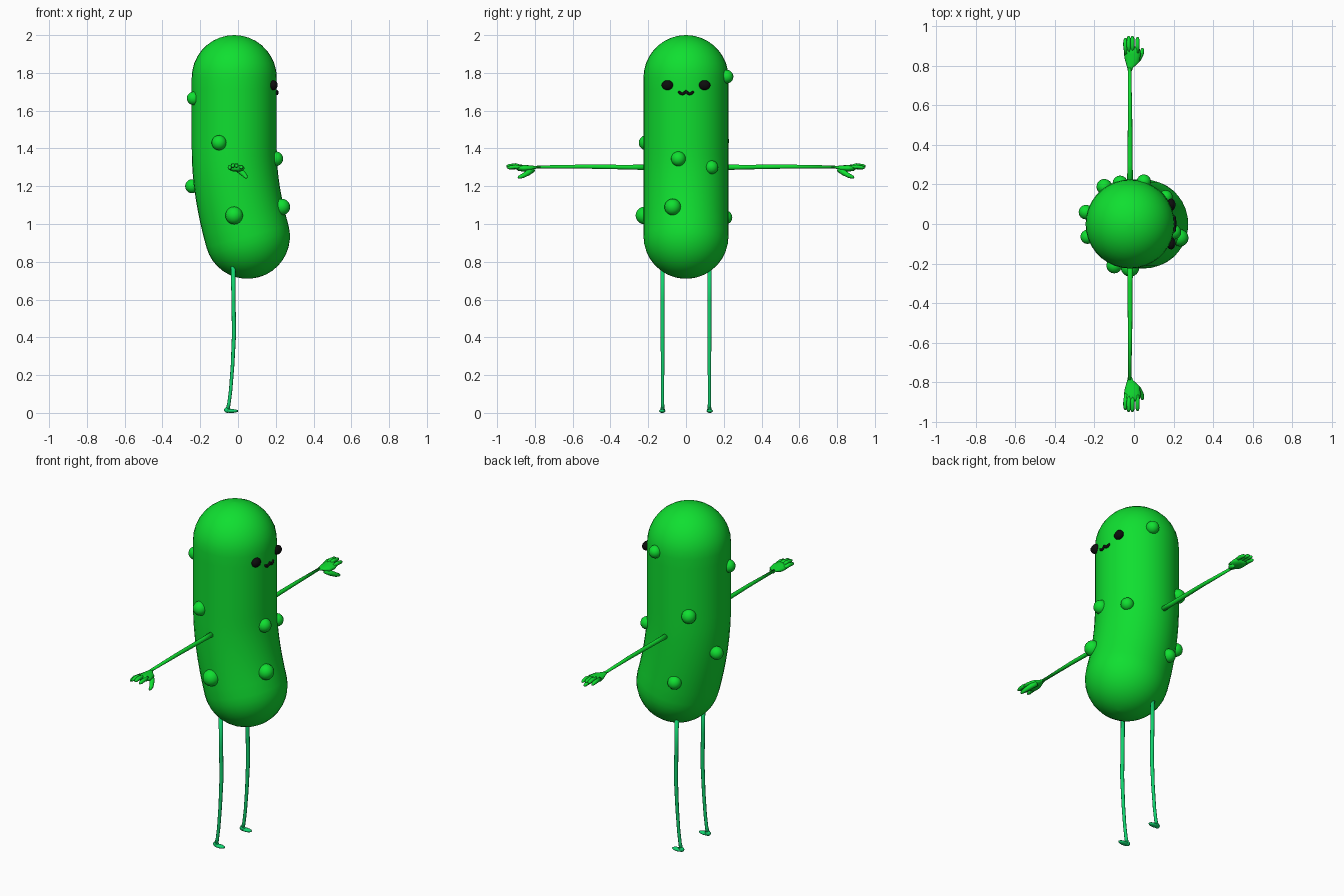
import bpy, bmesh, math
from mathutils import Vector

if "Cube" in bpy.data.objects:
    bpy.data.objects.remove(bpy.data.objects["Cube"])


def material(name, rgb):
    m = bpy.data.materials.new(name)
    m.diffuse_color = (*rgb, 1)
    m.use_nodes = True
    m.node_tree.nodes["Principled BSDF"].inputs["Base Color"].default_value = m.diffuse_color
    return m


GREEN = material("bright green", (0.005, 0.74, 0.03))
TEAL = material("sea green", (0.006, 0.66, 0.16))
BLACK = material("black", (0.004, 0.004, 0.004))


def finish(name, bm, mat):
    bmesh.ops.recalc_face_normals(bm, faces=bm.faces)
    me = bpy.data.meshes.new(name)
    bm.to_mesh(me)
    bm.free()
    me.materials.append(mat)
    for p in me.polygons:
        p.use_smooth = True
    ob = bpy.data.objects.new(name, me)
    bpy.context.collection.objects.link(ob)
    return ob


def tube(name, pts, radii, mat, sides=10, squash=1.0):
    """Sweep a round section along pts; squash flattens it along the second axis."""
    pts = [Vector(p) for p in pts]
    bm = bmesh.new()
    rings = []
    for i, (p, r) in enumerate(zip(pts, radii)):
        t = (pts[min(i + 1, len(pts) - 1)] - pts[max(i - 1, 0)]).normalized()
        ref = Vector((1, 0, 0)) if abs(t.x) < 0.8 else Vector((0, 0, 1))
        u = (ref - t * ref.dot(t)).normalized()
        v = t.cross(u)
        rings.append([bm.verts.new(p + r * (u * math.cos(a) + v * squash * math.sin(a)))
                      for a in (2 * math.pi * k / sides for k in range(sides))])
    for a, b in zip(rings, rings[1:]):
        for k in range(sides):
            bm.faces.new((a[k], a[(k + 1) % sides], b[(k + 1) % sides], b[k]))
    bm.faces.new(rings[0])
    bm.faces.new(rings[-1])
    return finish(name, bm, mat)


def ellipsoid(name, loc, size, mat, seg=16):
    bm = bmesh.new()
    bmesh.ops.create_uvsphere(bm, u_segments=seg, v_segments=seg // 2 + 2, radius=1)
    for v in bm.verts:
        v.co = Vector([c * s + l for c, s, l in zip(v.co, size, loc)])
    return finish(name, bm, mat)


# Body: bent capsule, the lower end swings towards +x
R, TOP, LOW = 0.225, 1.775, 0.935


def spine(z):
    t = max(0, (1.38 - z) / 0.445)
    return Vector((-0.02 + 0.07 * t ** 1.8, 0, z))


path, radii = [], []
CAP = 9
for i in range(CAP):
    a = math.radians(89.5) * (1 - i / CAP)
    path.append(spine(TOP) + Vector((0, 0, R * math.sin(a))))
    radii.append(R * math.cos(a))
for i in range(15):
    path.append(spine(TOP + (LOW - TOP) * i / 14))
    radii.append(R)
down = (spine(LOW) - spine(LOW + 0.02)).normalized()
for i in range(1, CAP + 1):
    a = math.radians(89.5) * i / CAP
    path.append(spine(LOW) + down * R * math.sin(a))
    radii.append(R * math.cos(a))
tube("body", path, radii, GREEN, 36)

# Warts on the skin
warts = [(-0.235, -0.065, 1.665, 0.036), (-0.10, -0.21, 1.43, 0.040),
         (-0.02, -0.22, 1.045, 0.047), (-0.243, 0.06, 1.20, 0.037),
         (0.20, -0.04, 1.345, 0.039), (0.16, 0.135, 1.30, 0.036),
         (0.232, -0.07, 1.09, 0.044), (0.05, 0.215, 1.78, 0.036),
         (-0.15, 0.188, 1.44, 0.040), (-0.07, 0.207, 1.035, 0.038)]
for i, (x, y, z, r) in enumerate(warts):
    ellipsoid(f"wart_{i + 1}", (x, y, z), (r, r, r), GREEN)

# Mouth: small wavy line
mouth = []
for i in range(17):
    y = -0.04 + 0.005 * i
    z = 1.702 - 0.013 * abs(math.sin(math.pi * y / 0.04))
    mouth.append((-0.02 + math.sqrt(R * R - y * y) + 0.002, y, z))
tube("mouth", mouth, [0.004] + [0.0075] * 15 + [0.004], BLACK, 8)

for s, side in ((-1, "right"), (1, "left")):
    # Eye
    ellipsoid(f"{side}_eye", (0.188, s * 0.098, 1.735), (0.022, 0.031, 0.026), BLACK)

    # Arm
    tube(f"{side}_arm", [(-0.02, s * 0.18, 1.30), (-0.02, s * 0.3, 1.301),
                         (-0.02, s * 0.55, 1.304), (-0.022, s * 0.79, 1.302)],
         [0.016, 0.013, 0.011, 0.008], GREEN)

    # Hand: flat palm, fingers and a drooping thumb
    tube(f"{side}_palm", [(-0.022, s * 0.77, 1.302), (-0.02, s * 0.795, 1.30),
                          (-0.01, s * 0.825, 1.295), (-0.008, s * 0.86, 1.295),
                          (-0.012, s * 0.885, 1.298), (-0.012, s * 0.895, 1.30)],
         [0.008, 0.017, 0.037, 0.043, 0.040, 0.028], GREEN, 12, 0.42)
    for n, (x, tip, z) in enumerate(((-0.044, 0.94, 1.295), (-0.027, 0.95, 1.305),
                                     (-0.008, 0.95, 1.305), (0.018, 0.945, 1.297))):
        tube(f"{side}_finger_{n + 1}",
             [(x * 0.85, s * 0.86, 1.297), (x, s * 0.905, z + 0.006),
              (x, s * (tip - 0.012), z + 0.002), (x, s * tip, z)],
             [0.012, 0.011, 0.010, 0.005], GREEN, 8)
    tube(f"{side}_thumb", [(0.0, s * 0.81, 1.288), (0.022, s * 0.835, 1.272),
                           (0.038, s * 0.862, 1.256), (0.043, s * 0.882, 1.248),
                           (0.044, s * 0.89, 1.246)],
         [0.014, 0.015, 0.012, 0.009, 0.004], GREEN, 8)

    # Leg
    y = s * 0.124
    tube(f"{side}_leg", [(-0.026, y, 0.80), (-0.024, y, 0.6), (-0.021, y, 0.42),
                         (-0.029, y, 0.25), (-0.039, y, 0.12), (-0.048, y, 0.05),
                         (-0.056, y, 0.012)],
         [0.012, 0.011, 0.011, 0.0095, 0.009, 0.009, 0.011], TEAL)

    # Foot: heel and toe
    ellipsoid(f"{side}_heel", (-0.056, y, 0.015), (0.018, 0.013, 0.015), TEAL, 12)
    ellipsoid(f"{side}_foot", (-0.034, y + s * 0.002, 0.010), (0.036, 0.017, 0.010), TEAL, 12)
